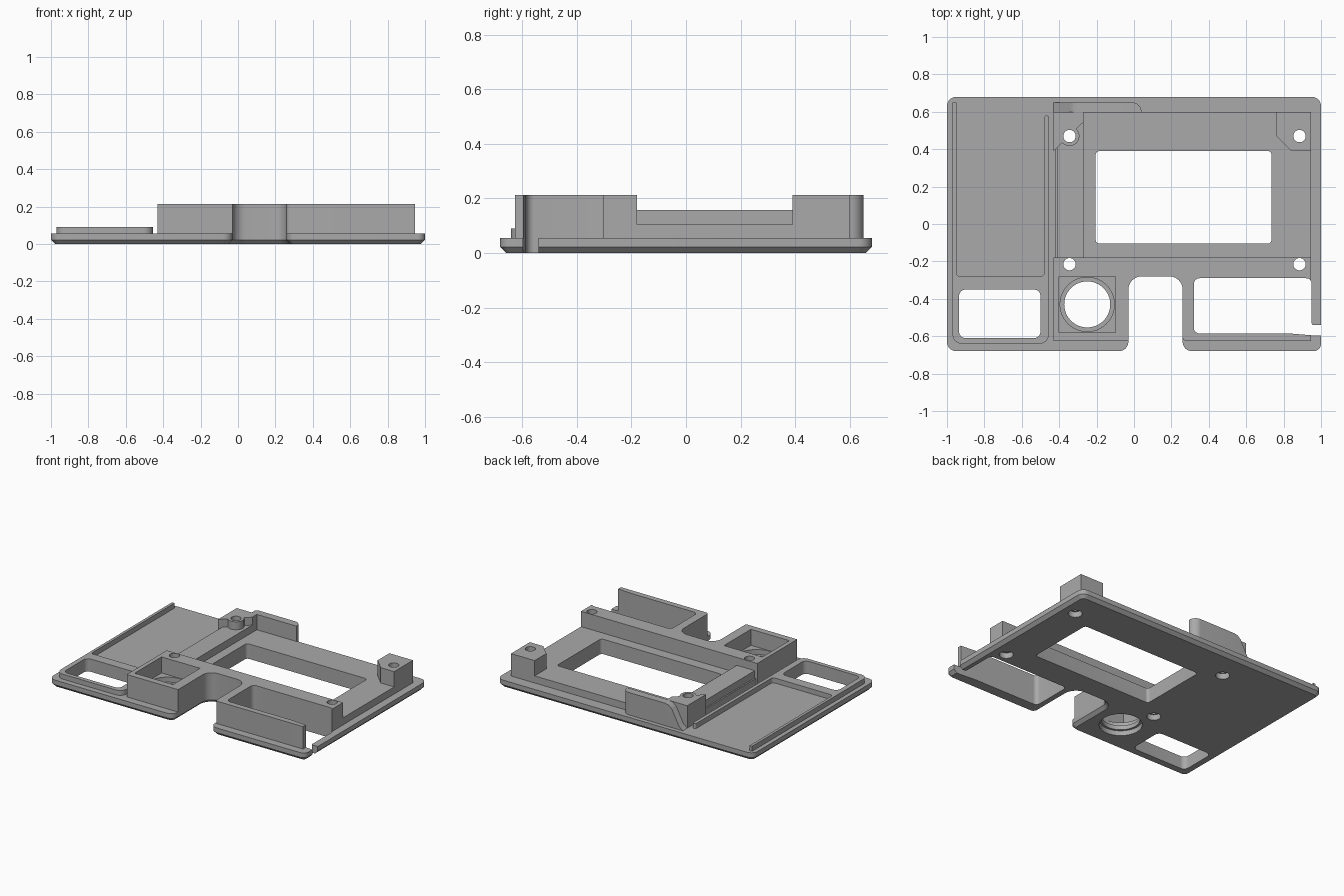
import bpy, bmesh, math
from mathutils import Vector

if "Cube" in bpy.data.objects:
    bpy.data.objects.remove(bpy.data.objects["Cube"], do_unlink=True)

grey = bpy.data.materials.new("matte grey")
grey.use_nodes = True
color = (0.4, 0.4, 0.4, 1)
grey.diffuse_color = color
grey.node_tree.nodes["Principled BSDF"].inputs["Base Color"].default_value = color


def outline(corners, steps=8):
    """Points (x, y) stay sharp; (x, y, r) become rounded right-angle corners."""
    pts = []
    for i, c in enumerate(corners):
        p = Vector(c[:2])
        if len(c) == 2:
            pts.append(p)
            continue
        u = (Vector(corners[i - 1][:2]) - p).normalized()
        v = (Vector(corners[(i + 1) % len(corners)][:2]) - p).normalized()
        center = p + c[2] * (u + v)
        for k in range(steps + 1):
            a = math.pi / 2 * k / steps
            pts.append(center - c[2] * (v * math.cos(a) + u * math.sin(a)))
    return pts


def rect(x0, x1, y0, y1, r=0):
    corners = [(x0, y0), (x1, y0), (x1, y1), (x0, y1)]
    return [c + (r,) for c in corners] if r else corners


def circle(x, y, r, n=40):
    return [(x + r * math.cos(math.tau * k / n), y + r * math.sin(math.tau * k / n))
            for k in range(n)]


def prism(name, corners, z0, z1, chamfer=0, along_y=False):
    bm = bmesh.new()
    place = (lambda p: (p[0], z0, p[1])) if along_y else (lambda p: (p[0], p[1], z0))
    face = bm.faces.new([bm.verts.new(place(p)) for p in outline(corners)])
    shift = Vector((0, z1 - z0, 0) if along_y else (0, 0, z1 - z0))
    top = bmesh.ops.extrude_face_region(bm, geom=[face], use_keep_orig=True)
    bmesh.ops.translate(bm, vec=shift,
                        verts=[g for g in top["geom"] if isinstance(g, bmesh.types.BMVert)])
    bmesh.ops.recalc_face_normals(bm, faces=bm.faces)
    if chamfer:
        low = [e for e in bm.edges if all(abs(v.co.z - z0) < 1e-5 for v in e.verts)]
        bmesh.ops.bevel(bm, geom=low, offset=chamfer, segments=1, affect='EDGES')
    mesh = bpy.data.meshes.new(name)
    bm.to_mesh(mesh)
    bm.free()
    mesh.materials.append(grey)
    ob = bpy.data.objects.new(name, mesh)
    bpy.context.collection.objects.link(ob)
    return ob


def select(ob):
    bpy.ops.object.select_all(action='DESELECT')
    ob.select_set(True)
    bpy.context.view_layer.objects.active = ob


def cut(ob, cutters):
    select(ob)
    for c in cutters:
        m = ob.modifiers.new("cut", 'BOOLEAN')
        m.operation, m.solver, m.object = 'DIFFERENCE', 'EXACT', c
        bpy.ops.object.modifier_apply(modifier=m.name)


# Base plate with front notch
base = prism("base_plate", [
    (-1, -.68, .05), (-.03, -.68, .05), (-.03, -.28, .07), (.26, -.28, .07),
    (.26, -.68, .05), (1, -.68, .04), (1, .68, .05), (-1, .68, .05)], 0, .055, .022)

# Tall frame: sensor housing, front bar and side bay wall
frame = prism("raised_frame", [
    (-.43, -.18), (-.43, -.625), (-.03, -.625), (-.03, -.28, .07), (.26, -.28, .07),
    (.26, -.625, .02), (.945, -.625), (.945, -.18)], .03, .213)

# Display bed and ledge
bed = prism("display_bed", rect(-.42, .945, -.19, .6), .03, .105)
ledge = prism("side_ledge", rect(-.41, -.27, -.19, .59), .03, .157)

# Rear screw bosses
left_boss = prism("rear_right_boss",
                  [(-.43, .6), (-.43, .39), (-.27, .545), (-.27, .6)], .03, .213)
boss_post = prism("rear_right_boss_post", circle(-.345, .47, .053), .03, .213)
right_boss = prism("rear_left_boss", [
    (.76, .6), (.76, .47), (.84, .39), (.945, .39), (.945, .6)], .03, .213)

# Rear wall with rounded end and sloped shoulder
rear_wall = prism("rear_wall",
                  [(-.43, .595), (.04, .595), (.04, .65, .05), (-.43, .65)], .03, .213)

# Low rim around the side tray and its window
rim = prism("tray_rim", [
    (-.97, .65), (-.97, -.64, .05), (-.455, -.64, .05), (-.455, .58, .012),
    (-.48, .58, .012), (-.48, -.28, .02), (-.95, -.28, .02), (-.95, .65)], .03, .09)

# Cutters
window = prism("cut_window", rect(-.205, .735, -.105, .39, .02), -1, 1)
tray_window = prism("cut_tray_window", rect(-.935, -.5, -.61, -.35, .035), -1, 1)
bay = prism("cut_bay", [
    (.32, -.585, .03), (.83, -.585), (.95, -.595), (1.1, -.6), (1.1, -.54),
    (.95, -.54, .01), (.95, -.29, .03), (.32, -.29, .03)], -1, 1)
recess = prism("cut_recess", rect(-.4, -.1, -.58, -.28), .1, 1)
sensor = [prism("cut_sensor", circle(-.25, -.43, r, 64), z0, z1)
          for r, z0, z1 in ((.145, .065, 1), (.123, -1, 1), (.138, -1, .035))]
screws = []
for x in (-.345, .885):
    for y in (-.215, .47):
        screws.append(prism("cut_screw", circle(x, y, .033), -1, 1))
        screws.append(prism("cut_screw_head", circle(x, y, .045), -1, .04))
shoulder = prism("cut_shoulder", [
    (-.5, .055), (-.43, .055), (-.4, .08), (-.345, .185), (-.32, .207), (-.29, .214),
    (-.29, .4), (-.5, .4)], .5, .8, along_y=True)

cut(base, [window, tray_window, bay] + sensor + screws)
cut(frame, [bay, recess] + sensor + screws)
cut(bed, [window] + screws)
cut(rim, [tray_window])
cut(rear_wall, [shoulder])
for part in (ledge, left_boss, boss_post, right_boss):
    cut(part, screws)

for c in [window, tray_window, bay, recess, shoulder] + sensor + screws:
    bpy.data.objects.remove(c, do_unlink=True)

for part in (base, frame, bed, ledge, left_boss, boss_post, right_boss, rear_wall, rim):
    select(part)
    bpy.ops.object.shade_smooth_by_angle(angle=math.radians(30))
